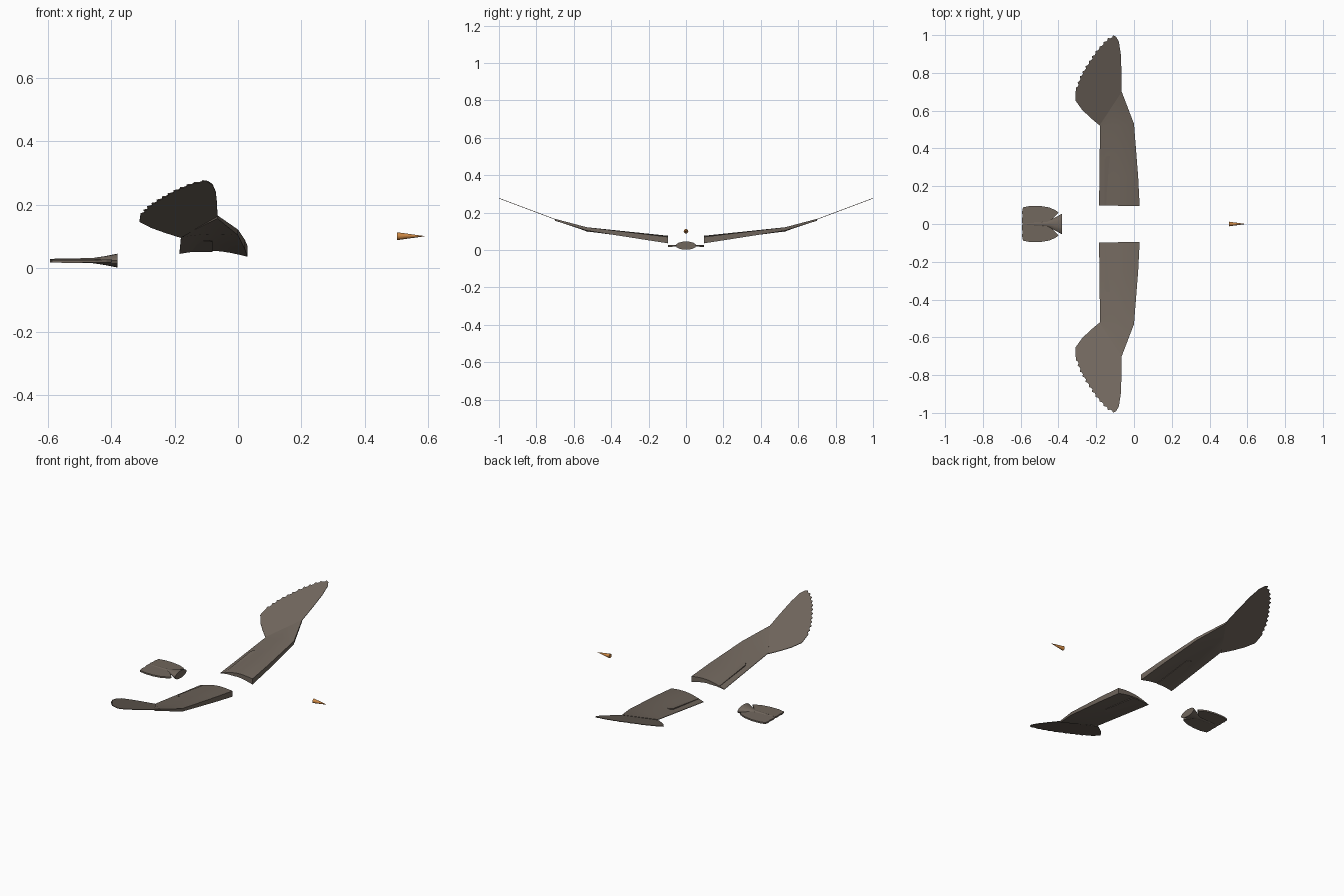
import bpy, bmesh, math
from mathutils import Vector

cube = bpy.data.objects.get("Cube")
if cube:
    bpy.data.objects.remove(cube)


def material(name, rgb):
    m = bpy.data.materials.new(name)
    m.use_nodes = True
    m.diffuse_color = (*rgb, 1)
    m.node_tree.nodes["Principled BSDF"].inputs["Base Color"].default_value = (*rgb, 1)
    return m


FEATHER = material("feather_brown", (0.165, 0.135, 0.11))
BEAK = material("beak_orange", (0.62, 0.25, 0.06))


def finish(name, bm, mat, mirror=False, smooth=True):
    """Turn a bmesh into a shaded object, mirrored left to right if asked."""
    bmesh.ops.recalc_face_normals(bm, faces=bm.faces)
    mesh = bpy.data.meshes.new(name)
    bm.to_mesh(mesh)
    bm.free()
    mesh.materials.append(mat)
    ob = bpy.data.objects.new(name, mesh)
    bpy.context.collection.objects.link(ob)
    if mirror:
        mod = ob.modifiers.new("Mirror", 'MIRROR')
        mod.use_axis = (False, True, False)
    if smooth:
        bpy.ops.object.select_all(action='DESELECT')
        ob.select_set(True)
        bpy.context.view_layer.objects.active = ob
        bpy.ops.object.shade_smooth_by_angle(angle=math.radians(30))
    return ob


def loft(name, rings, mat, mirror=False):
    """Skin closed rings of points and cap both ends."""
    bm = bmesh.new()
    loops = [[bm.verts.new(p) for p in ring] for ring in rings]
    n = len(loops[0])
    for a, b in zip(loops, loops[1:]):
        for i in range(n):
            j = (i + 1) % n
            bm.faces.new((a[i], a[j], b[j], b[i]))
    bm.faces.new(loops[0])
    bm.faces.new(loops[-1])
    return finish(name, bm, mat, mirror)


def slab(name, outline, height, thick, mat, mirror=False):
    """Thin plate over a plan outline, its height given by a function."""
    bm = bmesh.new()
    top = bm.faces.new([bm.verts.new((x, y, height(x, y))) for x, y in outline])
    ext = bmesh.ops.extrude_face_region(bm, geom=[top])
    moved = [v for v in ext["geom"] if isinstance(v, bmesh.types.BMVert)]
    bmesh.ops.translate(bm, verts=moved, vec=(0, 0, -thick))
    if not any(top in e.link_faces for e in bm.edges):
        bm.faces.new([v for v in top.verts])
    return finish(name, bm, mat, mirror, smooth=False)


def scallops(points, teeth, depth):
    """Feather tips stepped along a polyline."""
    pts = [Vector(p) for p in points]
    lens = [(b - a).length for a, b in zip(pts, pts[1:])]

    def at(d):
        for a, b, l in zip(pts, pts[1:], lens):
            if d <= l:
                return a.lerp(b, d / l), (b - a).normalized()
            d -= l
        return pts[-1], (pts[-1] - pts[-2]).normalized()

    out = []
    for i in range(teeth):
        for f, push in ((0.06, 0), (0.35, 1), (0.7, 0.8), (0.94, 0)):
            p, t = at(sum(lens) * (i + f) / teeth)
            out.append(tuple(p + Vector((t.y, -t.x)) * depth * push))
    return out


# Inner wing: cambered sections with a blunt leading edge
def wing_section(lead, trail, lead_low, lead_top, trail_z, camber):
    ring = []
    steps = 8
    for i in range(steps + 1):
        t = i / steps
        z = lead_top + (trail_z - lead_top) * t + camber * math.sin(math.pi * t)
        ring.append((lead[0] + (trail[0] - lead[0]) * t,
                     lead[1] + (trail[1] - lead[1]) * t, z))
    for i in range(steps, -1, -1):
        t = i / steps
        z = lead_low + (trail_z - 0.003 - lead_low) * t + camber * 0.9 * math.sin(math.pi * t)
        ring.append((lead[0] + (trail[0] - lead[0]) * t,
                     lead[1] + (trail[1] - lead[1]) * t, z))
    return ring


loft("inner_wings", [
    wing_section((0.03, 0.095), (-0.185, 0.098), 0.036, 0.07, 0.048, 0.016),
    wing_section((0.022, 0.25), (-0.183, 0.25), 0.06, 0.089, 0.067, 0.013),
    wing_section((0.0, 0.53), (-0.18, 0.515), 0.104, 0.122, 0.101, 0.007),
    wing_section((-0.065, 0.70), (-0.18, 0.525), 0.157, 0.167, 0.103, 0.0),
], FEATHER, mirror=True)

# Raised covert plate under each inner wing
slab("underwing_coverts",
     [(-0.08, 0.1), (-0.08, 0.34), (-0.09, 0.36), (-0.145, 0.36), (-0.155, 0.34), (-0.155, 0.1)],
     lambda x, y: 0.06 + (y - 0.1) * 0.135, 0.009, FEATHER, mirror=True)

# Outer wing: thin feathered fan rising towards the tip
tips = scallops([(-0.11, 1.0), (-0.15, 0.975), (-0.2, 0.92), (-0.25, 0.845), (-0.285, 0.785), (-0.308, 0.72)],
                11, -0.008)
fan = [(-0.18, 0.52), (-0.065, 0.70), (-0.066, 0.8), (-0.07, 0.9), (-0.08, 0.965), (-0.095, 0.992)]
fan += tips + [(-0.311, 0.655), (-0.275, 0.605), (-0.23, 0.562)]
slab("outer_wings", fan, lambda x, y: 0.166 + (y - 0.7) * 0.375, 0.003, FEATHER, mirror=True)

# Tail fan: side plates over a central plate
half = [(-0.40, 0.06), (-0.415, 0.073), (-0.45, 0.088), (-0.50, 0.096), (-0.55, 0.096), (-0.588, 0.088)]
rear = [(-0.593, 0.06), (-0.59, 0.045), (-0.594, 0.02), (-0.591, 0.0)]
side = half + rear + [(-0.46, 0.0), (-0.43, 0.03)]
slab("tail_feathers", side, lambda x, y: 0.029 - 0.03 * y, 0.009, FEATHER, mirror=True)

# Tail root: flattened funnel widening towards the body
loft("tail_root", [[(x, ry * math.cos(a), 0.024 + rz * math.sin(a))
                    for a in (math.tau * i / 16 for i in range(16))]
                   for x, ry, rz in ((-0.38, 0.055, 0.022), (-0.42, 0.033, 0.014),
                                     (-0.46, 0.014, 0.008), (-0.58, 0.006, 0.006))], FEATHER)

# Beak: small cone pointing forward
loft("beak", [[(x, r * math.cos(a), 0.101 + r * math.sin(a))
               for a in (math.tau * i / 12 for i in range(12))]
              for x, r in ((0.502, 0.0125), (0.589, 0.0004))], BEAK)
